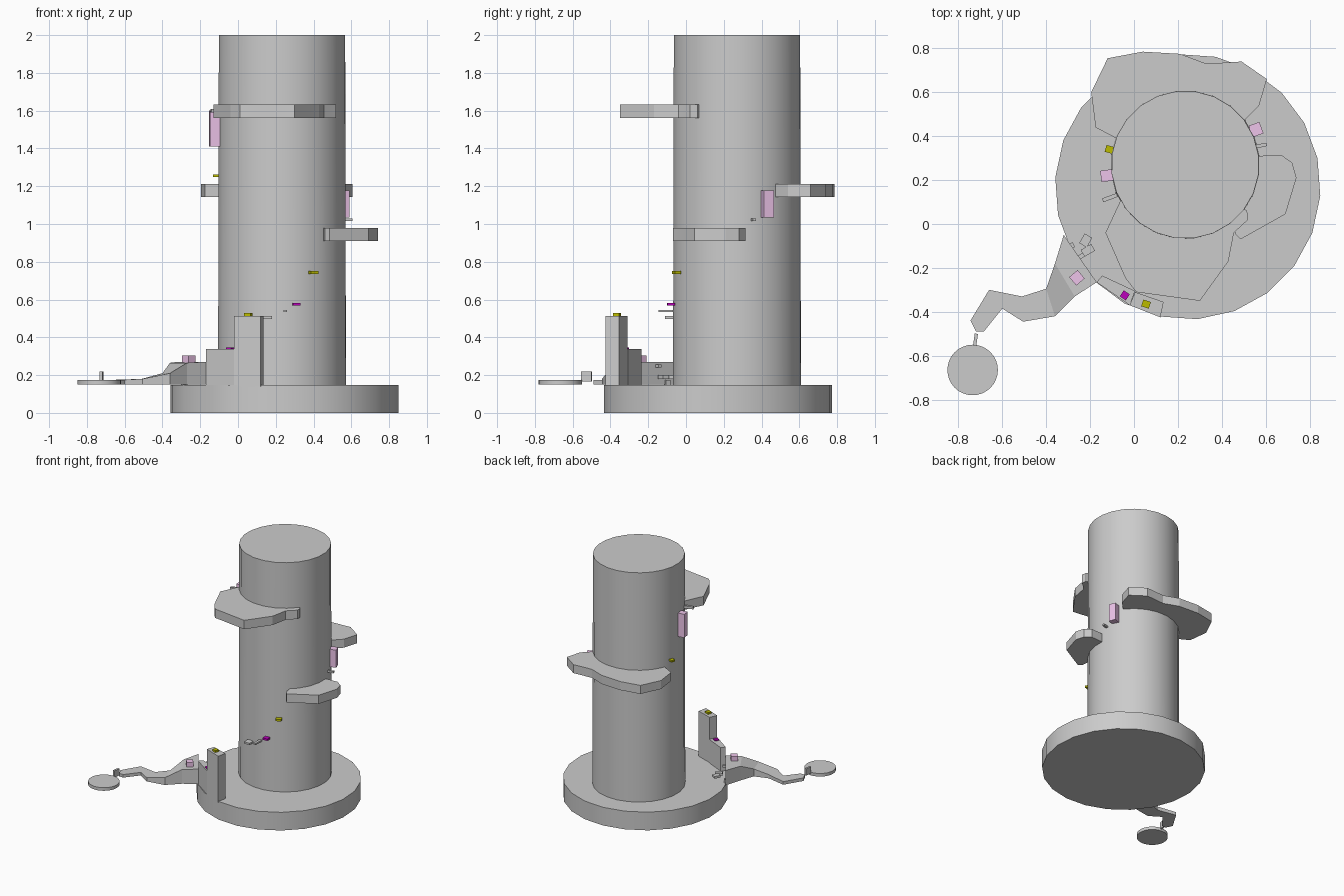
import bpy, bmesh
from math import radians

if "Cube" in bpy.data.objects:
    bpy.data.objects.remove(bpy.data.objects["Cube"])


def finish(name, bm, color=None):
    bmesh.ops.recalc_face_normals(bm, faces=bm.faces)
    me = bpy.data.meshes.new(name)
    bm.to_mesh(me)
    bm.free()
    ob = bpy.data.objects.new(name, me)
    bpy.context.collection.objects.link(ob)
    if color:
        mat = bpy.data.materials.get(color[0]) or bpy.data.materials.new(color[0])
        mat.diffuse_color = color[1]
        mat.use_nodes = True
        mat.node_tree.nodes["Principled BSDF"].inputs["Base Color"].default_value = mat.diffuse_color
        me.materials.append(mat)
    return ob


def slab(name, outline, z0, z1):
    # flat outline extruded between two heights
    bm = bmesh.new()
    face = bm.faces.new([bm.verts.new((x, y, z0)) for x, y in outline])
    ext = bmesh.ops.extrude_face_region(bm, geom=[face])
    for v in ext["geom"]:
        if isinstance(v, bmesh.types.BMVert):
            v.co.z = z1
    return finish(name, bm)


def box(name, x, y, z0, z1, sx, sy, angle=0, color=None):
    bm = bmesh.new()
    bmesh.ops.create_cube(bm, size=1)
    bmesh.ops.scale(bm, vec=(sx, sy, z1 - z0), verts=bm.verts)
    ob = finish(name, bm, color)
    ob.location = (x, y, (z0 + z1) / 2)
    ob.rotation_euler.z = radians(angle)
    return ob


def cylinder(name, x, y, r, z0, z1, sides, angle=0, r_top=None):
    bpy.ops.mesh.primitive_cone_add(vertices=sides, radius1=r, radius2=r_top or r,
                                    depth=z1 - z0, location=(x, y, (z0 + z1) / 2),
                                    rotation=(0, 0, radians(angle)))
    ob = bpy.context.object
    ob.name = name
    bpy.ops.object.shade_smooth_by_angle(angle=radians(30))
    return ob


PINK = ("pink", (0.85, 0.55, 0.82, 1))
PURPLE = ("purple", (0.5, 0.0, 0.5, 1))
OLIVE = ("olive", (0.5, 0.5, 0.0, 1))

# Main masses
cylinder("base", 0.245, 0.17, 0.605, 0, 0.147, 22, 86)
cylinder("column", 0.233, 0.27, 0.341, 0.145, 2.0, 24, 7, r_top=0.337)
cylinder("island", -0.735, -0.665, 0.115, 0.15, 0.175, 32)
box("island_step", -0.722, -0.527, 0.165, 0.22, 0.015, 0.055, -8)

# Ledges around the column
slab("upper_ledge", [(-.06, .11), (-.13, -.04), (-.04, -.245), (.01, -.31), (.30, -.35),
                     (.43, -.17), (.455, -.04), (.52, .02), (.515, .06), (.4, .15),
                     (.1, .15)], 1.56, 1.632)
slab("rear_ledge", [(-.09, .395), (-.175, .44), (-.195, .60), (-.12, .755), (.04, .785),
                    (.21, .775), (.33, .73), (.49, .74), (.605, .66), (.57, .54),
                    (.505, .475), (.4, .4), (0, .35)], 1.143, 1.212)
slab("right_ledge", [(.57, .31), (.67, .315), (.72, .28), (.74, .21), (.69, .045),
                     (.485, -.07), (.46, -.045), (.45, .05), (.5, .25)], 0.91, 0.98)

# Wall blocks standing on the rim of the base
slab("low_wall", [(-.17, -.265), (-.02, -.37), (.005, -.305), (-.145, -.235)], 0.14, 0.337)
slab("tall_wall", [(-.02, -.37), (.12, -.425), (.135, -.355), (.005, -.31)], 0.14, 0.513)

# Sloping path out to the island
path = [((-.32, -.05), (-.17, -.265), .27), ((-.36, -.18), (-.27, -.33), .265),
        ((-.40, -.295), (-.36, -.42), .21), ((-.51, -.33), (-.505, -.445), .18),
        ((-.66, -.30), (-.60, -.385), .175), ((-.745, -.44), (-.68, -.485), .175),
        ((-.72, -.49), (-.685, -.49), .175)]
bm = bmesh.new()
rings = [[bm.verts.new(p) for p in ((*l, .15), (*r, .15), (*r, z), (*l, z))]
         for l, r, z in path]
for a, b in zip(rings, rings[1:]):
    for i in range(4):
        j = (i + 1) % 4
        bm.faces.new((a[i], a[j], b[j], b[i]))
bm.faces.new(rings[0])
bm.faces.new(rings[-1])
finish("path", bm)

# Small stone footholds
for i, args in enumerate([
        (-.245, -.15, .24, .257, .04, .02, 35), (-.21, -.12, .18, .2, .055, .035, 30),
        (-.22, -.075, .18, .198, .04, .05, -30), (-.285, -.1, .145, .175, .025, .025, 30),
        (.155, -.085, .498, .513, .05, .05, 0), (.25, -.105, .533, .546, .02, .08, 0),
        (.577, .357, 1.015, 1.03, .055, .016, 12), (-.11, .12, 1.59, 1.61, .07, .018, 20)]):
    box(f"foothold_{i + 1}", *args)

# Coloured markers
for i, args in enumerate([(-.26, -.245, .262, .305, .05, .05, 40),
                          (.556, .43, 1.035, 1.177, .052, .055, 20),
                          (-.125, .22, 1.41, 1.6, .052, .052, 8)]):
    box(f"pink_marker_{i + 1}", *args, color=PINK)
for i, args in enumerate([(-.042, -.325, .33, .345, .033, .033, -33),
                          (.31, -.08, .568, .583, .04, .04, 5)]):
    box(f"purple_marker_{i + 1}", *args, color=PURPLE)
for i, args in enumerate([(.055, -.365, .508, .528, .036, .032, -18),
                          (.4, -.05, .735, .75, .042, .036, 22),
                          (-.113, .34, 1.248, 1.262, .034, .032, -15)]):
    box(f"olive_marker_{i + 1}", *args, color=OLIVE)
